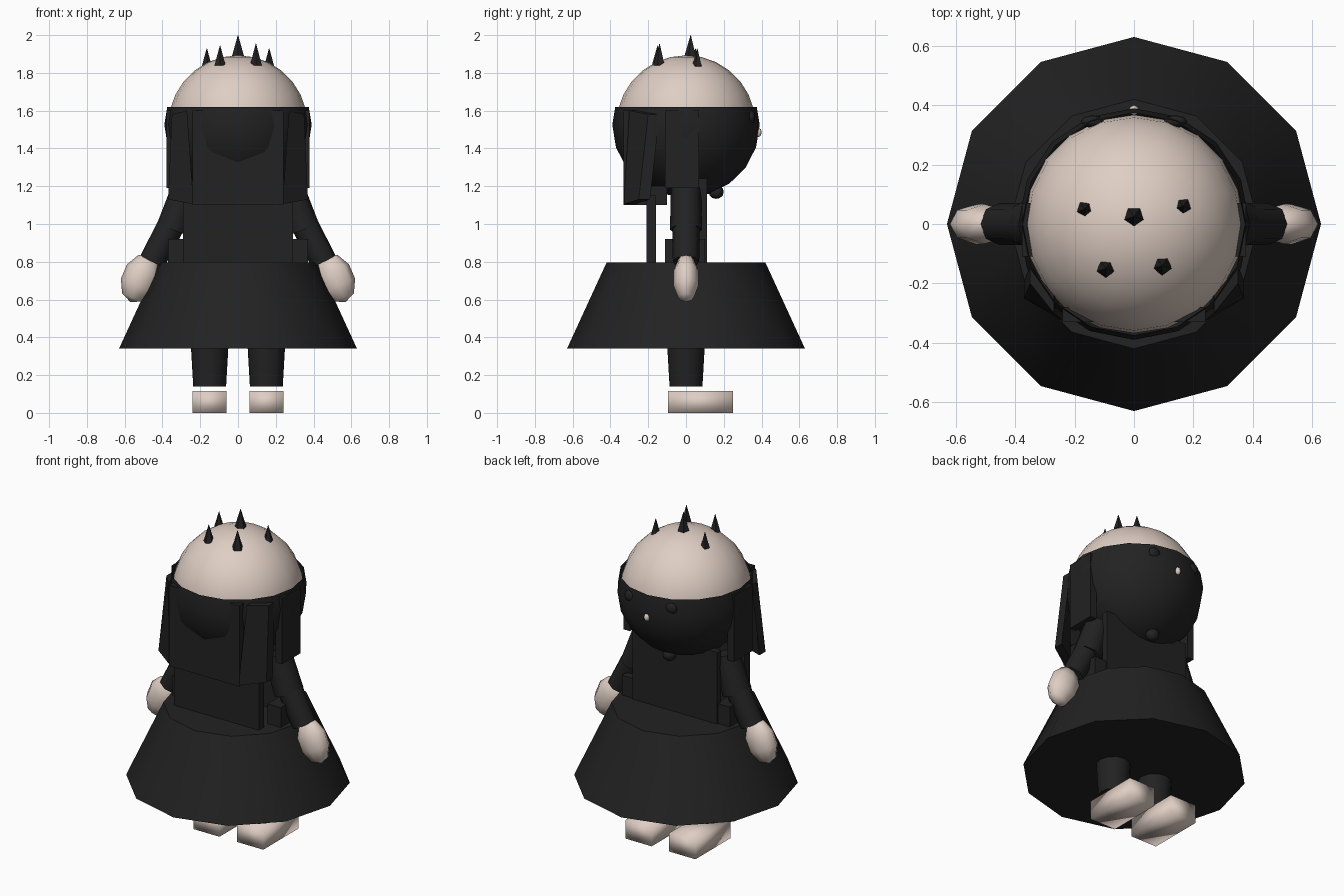
import bpy, bmesh, math
from mathutils import Vector, Matrix

if "Cube" in bpy.data.objects:
    bpy.data.objects.remove(bpy.data.objects["Cube"])


def material(name, rgb):
    m = bpy.data.materials.new(name)
    m.diffuse_color = (*rgb, 1)
    m.use_nodes = True
    m.node_tree.nodes["Principled BSDF"].inputs["Base Color"].default_value = m.diffuse_color
    return m


BLACK = material("charcoal", (0.016, 0.016, 0.016))
SKIN = material("pale_skin", (0.74, 0.62, 0.55))


def finish(name, bm, mat, angle=None):
    bmesh.ops.recalc_face_normals(bm, faces=bm.faces)
    me = bpy.data.meshes.new(name)
    bm.to_mesh(me)
    bm.free()
    ob = bpy.data.objects.new(name, me)
    bpy.context.collection.objects.link(ob)
    me.materials.append(mat)
    if angle:
        bpy.ops.object.select_all(action='DESELECT')
        ob.select_set(True)
        bpy.context.view_layer.objects.active = ob
        bpy.ops.object.shade_smooth_by_angle(angle=math.radians(angle))
    return ob


def box(name, x, y, z, mat=BLACK, angle=None):
    bm = bmesh.new()
    size = Matrix.Diagonal((x[1] - x[0], y[1] - y[0], z[1] - z[0], 1))
    mid = Matrix.Translation((sum(x) / 2, sum(y) / 2, sum(z) / 2))
    bmesh.ops.create_cube(bm, size=1, matrix=mid @ size)
    return finish(name, bm, mat, angle)


def ball(name, c, r, mat, segs=16, rings=10, tilt=0, cut=None):
    bm = bmesh.new()
    m = Matrix.Translation(c) @ Matrix.Rotation(tilt, 4, 'Y') @ Matrix.Diagonal((*r, 1))
    bmesh.ops.create_uvsphere(bm, u_segments=segs, v_segments=rings, radius=1, matrix=m)
    if cut:
        bmesh.ops.bisect_plane(bm, geom=bm.verts[:] + bm.edges[:] + bm.faces[:],
                               plane_co=(0, 0, cut), plane_no=(0, 0, 1), clear_outer=True)
    return finish(name, bm, mat, 80)


def tube(name, a, b, ra, rb, segs, mat=BLACK, angle=65):
    """Tapered cylinder between two points."""
    a, b = Vector(a), Vector(b)
    d = b - a
    m = Matrix.Translation((a + b) / 2) @ d.to_track_quat('Z', 'Y').to_matrix().to_4x4()
    bm = bmesh.new()
    bmesh.ops.create_cone(bm, cap_ends=True, segments=segs, radius1=ra, radius2=rb,
                          depth=d.length, matrix=m)
    return finish(name, bm, mat, angle)


def slab(name, top, bottom, thick):
    """Thin hanging strip from a top edge to a bottom edge, thickened inwards (+y)."""
    bm = bmesh.new()
    pts = [Vector(p) for p in (*top, *reversed(bottom))]
    off = Vector((0, thick, 0))
    f = [bm.verts.new(p) for p in pts]
    g = [bm.verts.new(p + off) for p in pts]
    bm.faces.new(f)
    bm.faces.new(g)
    for i in range(4):
        j = (i + 1) % 4
        bm.faces.new((f[i], f[j], g[j], g[i]))
    return finish(name, bm, BLACK)


# Head and the covering on its lower part
ball("head", (0, 0, 1.525), (0.368, 0.368, 0.368), SKIN, 20, 14)
ball("head_cover", (0, 0, 1.525), (0.39, 0.39, 0.385), BLACK, 16, 10, cut=1.62)

# Face details on the +y side
for s in (-1, 1):
    ball("eye", (s * 0.14, 0.345, 1.565), (0.04, 0.022, 0.035), BLACK, 8, 6)
ball("nose", (0, 0.383, 1.485), (0.018, 0.018, 0.025), SKIN, 6, 4)
ball("mouth", (0, 0.16, 1.17), (0.04, 0.04, 0.037), BLACK, 8, 6)

# Spikes on the crown
for x, y, base, tip, r in ((0, 0.025, 1.88, 2.0, 0.036), (-0.165, 0.05, 1.835, 1.93, 0.028),
                           (0.165, 0.06, 1.835, 1.93, 0.028), (-0.095, -0.15, 1.84, 1.945, 0.031),
                           (0.095, -0.14, 1.84, 1.955, 0.033)):
    tube("spike", (x, y, base), (x, y, tip), r, 0.001, 5, angle=None)

# Hanging front panel, slanted locks and side panels
box("front_panel", (-0.24, 0.24), (-0.33, -0.28), (1.10, 1.60))
box("collar", (-0.24, 0.24), (-0.28, -0.10), (1.10, 1.20))
for s in (-1, 1):
    slab("lock", ((s * 0.27, -0.30, 1.60), (s * 0.35, -0.20, 1.58)),
         ((s * 0.235, -0.33, 1.105), (s * 0.37, -0.25, 1.13)), 0.06)
    x0, x1 = sorted((s * 0.335, s * 0.378))
    box("side_panel", (x0, x1), (-0.11, 0.07), (1.19, 1.60))

# Torso: front and back plates
box("front_plate", (-0.29, 0.29), (-0.21, -0.16), (0.79, 1.15))
box("back_plate", (-0.29, 0.29), (0.07, 0.11), (0.79, 1.24))

# Twelve-sided skirt
tube("skirt", (0, 0, 0.34), (0, 0, 0.797), 0.63, 0.42, 12, angle=40)

for s in (-1, 1):
    # Arms: shoulder, sleeve and hand
    tube("shoulder", (s * 0.27, 0, 1.19), (s * 0.35, 0, 0.97), 0.08, 0.085, 8)
    tube("sleeve", (s * 0.335, 0, 1.03), (s * 0.455, 0, 0.80), 0.072, 0.07, 8)
    x0, x1 = sorted((s * 0.28, s * 0.37))
    box("cuff_block", (x0, x1), (-0.11, 0.10), (0.79, 0.92))
    ball("hand", (s * 0.518, 0, 0.712), (0.098, 0.07, 0.135), SKIN, 8, 5, tilt=-s * 0.4)
    # Legs and shoes
    tube("leg", (s * 0.15, 0, 0.14), (s * 0.15, 0, 0.40), 0.087, 0.102, 12)
    x0, x1 = sorted((s * 0.06, s * 0.24))
    box("shoe", (x0, x1), (-0.095, 0.25), (0, 0.115), SKIN, 100)
